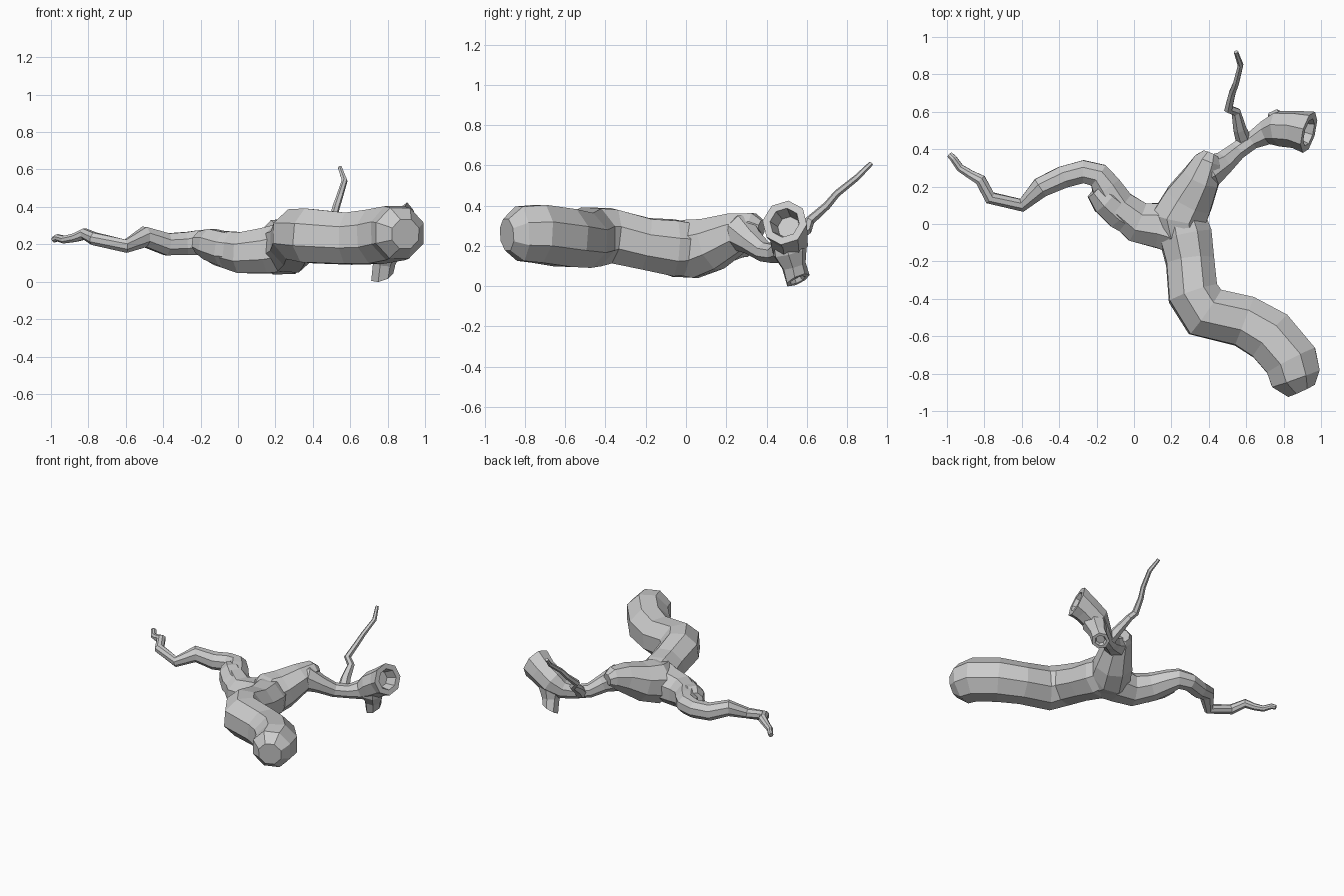
import bpy, bmesh, math
from mathutils import Vector


def limb(name, pts, sides=8, end_dir=None, hollow=None):
    """Faceted tube through (x, y, z, radius) rings; hollow = (rim ratio, depth)."""
    pos = [Vector(p[:3]) for p in pts]
    bm = bmesh.new()
    rings, up = [], Vector((0, 0, 1))
    for i, c in enumerate(pos):
        a, b = pos[max(i - 1, 0)], pos[min(i + 1, len(pos) - 1)]
        t = Vector()
        if i > 0:
            t += (c - a).normalized()
        if i < len(pos) - 1:
            t += (b - c).normalized()
        if end_dir and i == len(pos) - 1:
            t = Vector(end_dir)
        t.normalize()
        up = (up - t * up.dot(t)).normalized()
        side = t.cross(up)

        def ring(centre, r):
            rings.append([bm.verts.new(centre + r * (
                math.cos(2 * math.pi * (k + 0.5) / sides) * up +
                math.sin(2 * math.pi * (k + 0.5) / sides) * side)) for k in range(sides)])
        ring(c, pts[i][3])
    if hollow:
        ring(c, pts[-1][3] * hollow[0])
        ring(c - t * hollow[1], pts[-1][3] * hollow[0] * 0.75)
    for r0, r1 in zip(rings, rings[1:]):
        for k in range(sides):
            n = (k + 1) % sides
            bm.faces.new((r0[k], r0[n], r1[n], r1[k]))
    bm.faces.new(rings[0])
    bm.faces.new(rings[-1])
    bmesh.ops.recalc_face_normals(bm, faces=bm.faces)
    me = bpy.data.meshes.new(name)
    bm.to_mesh(me)
    bm.free()
    ob = bpy.data.objects.new(name, me)
    bpy.context.collection.objects.link(ob)
    return ob


# Thick main trunk, blunt rounded end to the fork
limb("trunk", [
    (0.895, -0.89, 0.255, 0.085), (0.865, -0.825, 0.26, 0.146),
    (0.84, -0.73, 0.26, 0.156), (0.73, -0.60, 0.24, 0.156),
    (0.59, -0.52, 0.23, 0.148), (0.38, -0.47, 0.245, 0.156),
    (0.315, -0.37, 0.25, 0.145), (0.30, -0.20, 0.21, 0.138),
    (0.275, -0.06, 0.19, 0.15), (0.25, 0.05, 0.19, 0.13),
    (0.23, 0.12, 0.19, 0.06)])

# Long crooked branch to the left
limb("left_branch", [
    (0.33, -0.08, 0.19, 0.06), (0.26, -0.04, 0.185, 0.14),
    (0.15, -0.01, 0.165, 0.132), (0.02, 0.01, 0.155, 0.118),
    (-0.09, 0.10, 0.18, 0.10),
    (-0.15, 0.20, 0.20, 0.085), (-0.19, 0.26, 0.21, 0.072),
    (-0.27, 0.28, 0.205, 0.066), (-0.38, 0.25, 0.20, 0.064),
    (-0.50, 0.195, 0.24, 0.058), (-0.60, 0.10, 0.19, 0.038),
    (-0.77, 0.14, 0.23, 0.036), (-0.82, 0.235, 0.255, 0.032),
    (-0.875, 0.265, 0.235, 0.025), (-0.93, 0.30, 0.225, 0.022),
    (-0.965, 0.35, 0.235, 0.02), (-0.985, 0.37, 0.225, 0.017)])

# Broken nub on the outside of the left branch
limb("broken_nub", [
    (0.06, -0.02, 0.16, 0.09), (-0.07, 0.06, 0.175, 0.098),
    (-0.15, 0.13, 0.20, 0.09), (-0.205, 0.185, 0.21, 0.062)])

# Wide base of the back branch, narrowing to a shoulder
limb("back_branch", [
    (0.27, -0.15, 0.19, 0.07), (0.25, -0.07, 0.185, 0.135),
    (0.24, 0.03, 0.185, 0.158), (0.295, 0.13, 0.21, 0.14),
    (0.36, 0.25, 0.265, 0.108), (0.395, 0.34, 0.29, 0.078),
    (0.41, 0.375, 0.285, 0.045)])

# Thin neck swelling into the hollow broken end
limb("hollow_branch", [
    (0.34, 0.24, 0.26, 0.07), (0.40, 0.28, 0.265, 0.095),
    (0.475, 0.325, 0.22, 0.066), (0.55, 0.39, 0.17, 0.052),
    (0.63, 0.445, 0.16, 0.05), (0.71, 0.49, 0.175, 0.07),
    (0.78, 0.51, 0.22, 0.098), (0.87, 0.505, 0.275, 0.102),
    (0.935, 0.49, 0.315, 0.115)],
    end_dir=(0.92, -0.25, 0.3), hollow=(0.66, 0.08))

# Short stub under the hollow branch that touches the ground
limb("ground_stub", [
    (0.80, 0.50, 0.23, 0.08), (0.79, 0.515, 0.17, 0.088),
    (0.78, 0.535, 0.10, 0.062), (0.77, 0.555, 0.03, 0.064)], 7,
    end_dir=(0.3, 0.4, -0.85), hollow=(0.65, 0.02))

# Slim twig rising at the back
limb("twig", [
    (0.59, 0.44, 0.16, 0.045), (0.565, 0.51, 0.22, 0.035),
    (0.545, 0.60, 0.28, 0.026), (0.505, 0.615, 0.325, 0.025),
    (0.525, 0.70, 0.40, 0.02), (0.545, 0.75, 0.46, 0.018),
    (0.57, 0.85, 0.54, 0.016), (0.545, 0.92, 0.61, 0.012)], 6)
